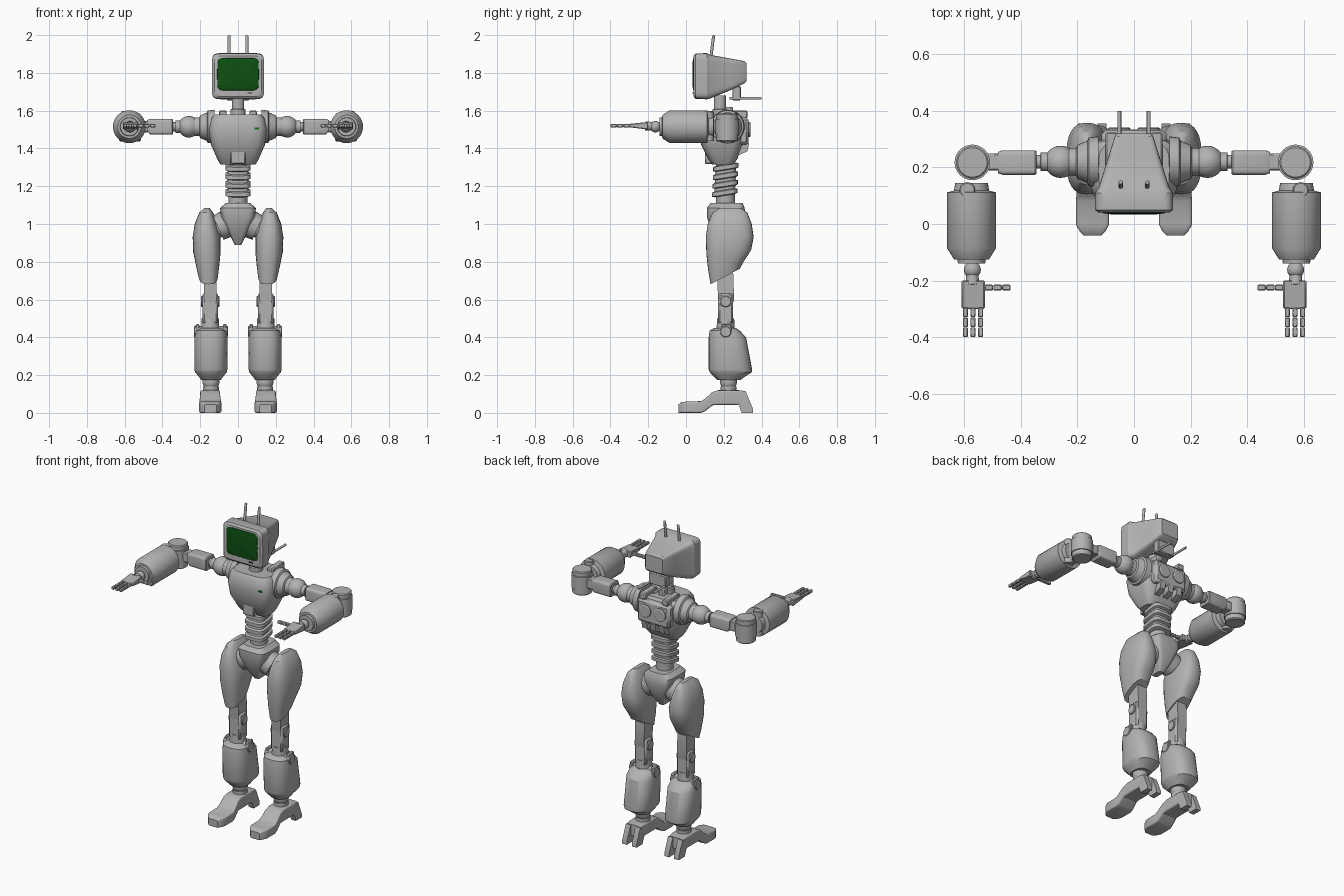
import bpy, bmesh, math
from mathutils import Vector, Matrix

cube = bpy.data.objects.get("Cube")
if cube:
    bpy.data.objects.remove(cube)


def material(name, rgb):
    m = bpy.data.materials.new(name)
    m.use_nodes = True
    m.diffuse_color = (*rgb, 1)
    m.node_tree.nodes["Principled BSDF"].inputs["Base Color"].default_value = (*rgb, 1)
    return m


GREY = material("grey_metal", (0.45, 0.45, 0.45))
GREEN = material("screen_green", (0.004, 0.08, 0.006))
LAMP = material("lamp_green", (0.005, 0.16, 0.01))
BLACK = material("black_slot", (0.03, 0.03, 0.03))


def finish(name, bm, mat=GREY, pair=False, bevel=0):
    bmesh.ops.recalc_face_normals(bm, faces=bm.faces)
    me = bpy.data.meshes.new(name)
    bm.to_mesh(me)
    bm.free()
    me.materials.append(mat)
    me.shade_smooth()
    me.set_sharp_from_angle(angle=math.radians(32))
    ob = bpy.data.objects.new(name, me)
    bpy.context.collection.objects.link(ob)
    if bevel:
        b = ob.modifiers.new("bevel", "BEVEL")
        b.width, b.segments = bevel, 1
    if pair:
        ob.modifiers.new("mirror", "MIRROR")
    return ob


def loft(name, axis, rings, power=2, n=32, **kw):
    """Rings are (t, a0, a1, b0, b1, slope) bounds across the axis."""
    bm = bmesh.new()
    loops = []
    for t, a0, a1, b0, b1, *slope in rings:
        loop = []
        for i in range(n):
            w = 2 * math.pi * i / n
            c, s = math.cos(w), math.sin(w)
            c = math.copysign(abs(c) ** (2 / power), c)
            s = math.copysign(abs(s) ** (2 / power), s)
            a = (a0 + a1) / 2 + c * (a1 - a0) / 2
            b = (b0 + b1) / 2 + s * (b1 - b0) / 2
            h = t + (slope[0] * s * (b1 - b0) / 2 if slope else 0)
            co = {"x": (h, a, b), "y": (a, h, b), "z": (a, b, h)}[axis]
            loop.append(bm.verts.new(co))
        loops.append(loop)
    for p, q in zip(loops, loops[1:]):
        for i in range(n):
            j = (i + 1) % n
            bm.faces.new((p[i], p[j], q[j], q[i]))
    bm.faces.new(loops[0])
    bm.faces.new(loops[-1])
    return finish(name, bm, **kw)


def turned(name, axis, a, b, profile, **kw):
    return loft(name, axis, [(t, a - r, a + r, b - r, b + r) for t, r in profile], **kw)


def box(name, x, y, z, bevel=0.005, **kw):
    bm = bmesh.new()
    size = [q[1] - q[0] for q in (x, y, z)]
    mid = [(q[1] + q[0]) / 2 for q in (x, y, z)]
    bmesh.ops.create_cube(bm, size=1, matrix=Matrix.Translation(mid) @ Matrix.Diagonal((*size, 1)))
    return finish(name, bm, bevel=bevel, **kw)


def prism(name, x, profile, **kw):
    bm = bmesh.new()
    face = bm.faces.new([bm.verts.new((x[0], y, z)) for y, z in profile])
    new = bmesh.ops.extrude_face_region(bm, geom=[face])["geom"]
    bmesh.ops.translate(bm, verts=[v for v in new if isinstance(v, bmesh.types.BMVert)],
                        vec=(x[1] - x[0], 0, 0))
    return finish(name, bm, **kw)


def rod(name, p, q, r1, r2=None, **kw):
    p, q = Vector(p), Vector(q)
    turn = (q - p).to_track_quat("Z", "Y").to_matrix().to_4x4()
    bm = bmesh.new()
    bmesh.ops.create_cone(bm, cap_ends=True, segments=24, radius1=r1, radius2=r2 or r1,
                          depth=(q - p).length, matrix=Matrix.Translation((p + q) / 2) @ turn)
    return finish(name, bm, **kw)


def ball(name, c, r, **kw):
    bm = bmesh.new()
    bmesh.ops.create_uvsphere(bm, u_segments=24, v_segments=16, radius=r, matrix=Matrix.Translation(c))
    return finish(name, bm, **kw)


# Head: monitor housing, screen, antennas
loft("monitor_head", "y", [(y, -w, w, z0, z1) for y, w, z0, z1 in (
    (.04, .125, 1.675, 1.89), (.05, .138, 1.663, 1.902), (.11, .138, 1.66, 1.905),
    (.13, .125, 1.665, 1.895), (.24, .09, 1.71, 1.875), (.31, .068, 1.745, 1.862),
    (.32, .06, 1.755, 1.852))], power=9, n=40)
loft("screen", "y", [(y, -w, w, 1.793 - h, 1.793 + h) for y, w, h in (
    (.042, .112, .088), (.038, .108, .084), (.034, .08, .06))], power=9, n=40, mat=GREEN)
box("power_button", (.05, .075), (.035, .041), (1.69, 1.697), bevel=0, mat=BLACK)
rod("antennas", (.047, .13, 1.87), (.047, .146, 1.995), .008, pair=True)
ball("antenna_tips", (.047, .146, 1.992), .008, pair=True)
rod("rear_pins", (.052, .23, 1.665), (.052, .4, 1.665), .007, pair=True)
box("rear_pin_mount", (-.06, .06), (.245, .29), (1.655, 1.73))

# Neck
turned("neck", "z", 0, .18, [(1.5, .04), (1.605, .04), (1.61, .033), (1.68, .033)])
box("neck_brace", (-.02, .02), (.2, .25), (1.55, 1.62))

# Torso
loft("torso", "z", [(z, -w, w, y0, y1) for z, w, y0, y1 in (
    (1.315, .093, .14, .25), (1.34, .108, .12, .27), (1.42, .143, .08, .3),
    (1.5, .155, .07, .31), (1.56, .142, .08, .305), (1.58, .125, .095, .29))], power=4, n=40)
box("belly_panel", (-.04, .04), (.1, .2), (1.318, 1.385))
box("chest_lamp", (.088, .112), (.073, .08), (1.5, 1.51), bevel=0, mat=LAMP)
box("collar_rails", (.06, .1), (.2, .325), (1.56, 1.6), pair=True)
box("back_panel", (-.115, .115), (.27, .332), (1.42, 1.565), bevel=.015)
turned("back_vents", "y", .052, 1.5, [(.32, .04), (.338, .04), (.342, .034)], pair=True)
for i in (-1, 0, 1):
    prism(f"back_tab_{i + 2}", (i * .06 - .018, i * .06 + .018),
          [(.25, 1.43), (.335, 1.43), (.325, 1.385), (.27, 1.36), (.25, 1.36)])

# Bellows waist: alternating wide and narrow rings
rings = []
for i in range(4):
    z = 1.15 + i * .045
    y = .205 + i * .002
    for dz, r in ((0, .055), (.005, .067), (.026, .067), (.031, .055)):
        rings.append((z + dz, -r, r, y - r, y + r, .16))
loft("waist_bellows", "z", rings, power=4)
turned("waist_core", "z", 0, .21, [(1.06, .05), (1.34, .05)])

# Pelvis and hips
loft("pelvis", "z", [(z, -w, w, y0, y1) for z, w, y0, y1 in (
    (1.11, .065, .13, .3), (1.085, .095, .11, .31), (1.04, .09, .11, .315),
    (.95, .047, .14, .29), (.89, .018, .18, .25))], power=5)
rod("hip_discs", (.04, .215, 1.01), (.105, .215, .98), .075, .07, pair=True)
rod("hip_axles", (.09, .215, .99), (.15, .215, .96), .055, pair=True)

# Thigh shells with slanted lower rim
loft("thighs", "z", [
    (1.085, .15, .178, .18, .29), (1.06, .132, .205, .14, .325), (1., .11, .229, .115, .348),
    (.93, .092, .24, .105, .358), (.85, .092, .237, .108, .345, .1),
    (.78, .099, .222, .118, .31, .3), (.722, .107, .207, .13, .285, .53)],
    power=2.6, pair=True)

# Knees
prism("knee_links", (.115, .18), [(.165, .72), (.25, .74), (.255, .6), (.235, .54), (.18, .54), (.17, .6)],
      pair=True)
box("knee_blocks", (.106, .188), (.17, .25), (.47, .635), bevel=.01, pair=True)
turned("knee_pins", "x", .21, .59, [(.098, .026), (.102, .03), (.192, .03), (.196, .026)], pair=True)
turned("knee_sleeves", "z", .147, .21, [(.42, .05), (.5, .045)], pair=True)

# Shins
loft("shins", "z", [
    (.45, .09, .196, .15, .265), (.435, .062, .224, .125, .285), (.4, .056, .231, .12, .318),
    (.23, .056, .231, .12, .35), (.215, .06, .227, .126, .348), (.19, .08, .206, .15, .31),
    (.175, .09, .196, .165, .29)], power=2.5, pair=True)
for side, x in (("inner", .06), ("outer", .205)):
    box(f"{side}_shin_guards", (x, x + .02), (.185, .24), (.4, .47), pair=True)
turned("shin_pins", "x", .21, .43, [(.054, .026), (.058, .03), (.229, .03), (.233, .026)], pair=True)

# Ankles and feet
ball("ankles", (.143, .225, .165), .045, pair=True)
turned("ankle_collars", "z", .143, .225, [(.1, .042), (.14, .042)], pair=True)
loft("feet", "y", [
    (-.04, .115, .178, 0, .045), (-.025, .1, .193, 0, .056), (0, .088, .206, 0, .06),
    (.08, .088, .206, 0, .062), (.1, .09, .204, .008, .075), (.14, .095, .2, .04, .11),
    (.17, .095, .2, .042, .12), (.28, .095, .2, .042, .12), (.315, .1, .195, .045, .115)],
    power=9, n=40, pair=True)
for side, x in (("inner", .097), ("outer", .165)):
    prism(f"{side}_heel_spurs", (x, x + .033),
          [(.25, .06), (.27, .1), (.318, .11), (.355, .02), (.355, 0), (.295, 0), (.28, .04)], pair=True)

# Shoulders and upper arms
turned("shoulder_cones", "x", .22, 1.515, [(.125, .09), (.16, .086), (.165, .075), (.2, .06),
                                          (.205, .05), (.23, .048)], pair=True)
ball("shoulder_balls", (.26, .22, 1.515), .057, pair=True)
turned("arm_stubs", "x", .22, 1.515, [(.3, .033), (.33, .033), (.331, .024), (.36, .024)], pair=True)
loft("upper_arms", "x", [(.345, .178, .257, 1.477, 1.553), (.35, .174, .261, 1.473, 1.557),
                         (.465, .174, .261, 1.473, 1.557), (.482, .18, .255, 1.495, 1.55)],
     power=6, pair=True)
box("elbow_links", (.475, .55), (.19, .25), (1.485, 1.545), pair=True)

# Elbows
turned("elbows", "z", .572, .218, [(1.437, .052), (1.442, .058), (1.47, .058), (1.471, .063),
                                  (1.555, .063), (1.556, .057), (1.58, .057), (1.585, .052)], pair=True)
turned("elbow_hinges", "z", .59, .12, [(1.44, .028), (1.592, .028), (1.597, .024)], pair=True)

# Forearms
turned("forearms", "y", .575, 1.515, [(.145, .058), (.118, .062), (.112, .087), (-.085, .087),
                                     (-.125, .062), (-.126, .05), (-.14, .048)], pair=True)
ball("wrist_balls", (.572, -.162, 1.515), .03, pair=True)
rod("wrists", (.572, -.15, 1.515), (.572, -.215, 1.52), .02, .024, pair=True)

# Hands: palm, three jointed fingers, inward thumb
prism("palms", (.528, .61), [(-.2, 1.5), (-.2, 1.54), (-.22, 1.538), (-.3, 1.53), (-.3, 1.512)],
      bevel=.004, pair=True)
for f, x in enumerate((.543, .57, .597)):
    for k in range(3):
        y = -.295 - k * .035
        box(f"finger_{f + 1}_joint_{k + 1}", (x - .009, x + .009), (y - .035, y - .001),
            (1.512, 1.53), bevel=.003, pair=True)
for k in range(3):
    x = .53 - k * .031
    box(f"thumb_joint_{k + 1}", (x - .031, x - .001), (-.235, -.215), (1.512, 1.53), bevel=.003, pair=True)
